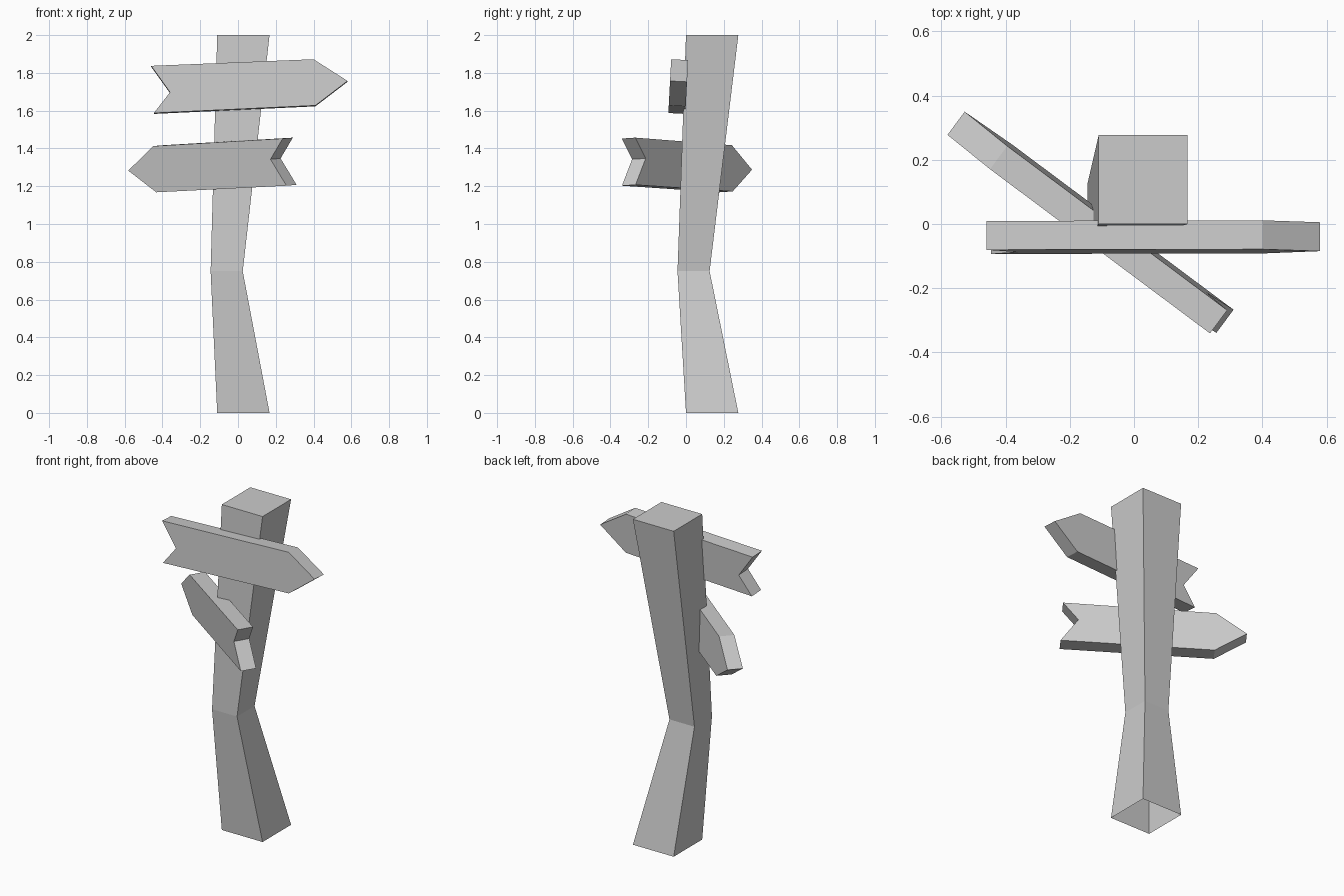
import bpy, bmesh
from math import radians
from mathutils import Matrix

cube = bpy.data.objects.get("Cube")
if cube:
    bpy.data.objects.remove(cube, do_unlink=True)

grey = bpy.data.materials.new("plain_grey")
grey.use_nodes = True
colour = (0.6, 0.6, 0.6, 1)
grey.diffuse_color = colour
grey.node_tree.nodes["Principled BSDF"].inputs["Base Color"].default_value = colour


def loft(name, rings, cap_start=True):
    """Join matching rings of points with quads and cap the ends."""
    bm = bmesh.new()
    loops = [[bm.verts.new(p) for p in ring] for ring in rings]
    n = len(loops[0])
    for a, b in zip(loops, loops[1:]):
        for i in range(n):
            j = (i + 1) % n
            bm.faces.new((a[i], a[j], b[j], b[i]))
    bm.faces.new(loops[-1])
    if cap_start:
        bm.faces.new(loops[0][::-1])
    bmesh.ops.recalc_face_normals(bm, faces=bm.faces)
    mesh = bpy.data.meshes.new(name)
    bm.to_mesh(mesh)
    bm.free()
    mesh.materials.append(grey)
    obj = bpy.data.objects.new(name, mesh)
    bpy.context.collection.objects.link(obj)
    return obj


def square(x0, y0, size, z):
    return [(x0, y0, z), (x0 + size, y0, z),
            (x0 + size, y0 + size, z), (x0, y0 + size, z)]


# Crooked post, pinched below the middle and open underneath
loft("post", [square(-0.11, 0, 0.277, 0),
              square(-0.145, -0.045, 0.17, 0.75),
              square(-0.11, 0, 0.277, 2)], cap_start=False)

# Arrow board outline: notched tail to pointed tip
outline = [(-0.52, 0.107), (-0.42, -0.033), (-0.505, -0.143),
           (0.35, -0.103), (0.52, 0.027), (0.34, 0.142)]
half_thick = 0.045
tilt = Matrix.Rotation(radians(-3), 4, "X")


def arrow_board(name, position, turn):
    board = loft(name, [[(x, y, z) for x, z in outline]
                        for y in (-half_thick, half_thick)])
    board.data.transform(Matrix.Translation(position) @ turn @ tilt)


# Upper board points left, lower board is the same one flipped and swung round
arrow_board("upper_arrow_board", (0.06, -0.041, 1.728), Matrix.Identity(4))
arrow_board("lower_arrow_board", (-0.1375, 0.0025, 1.312),
            Matrix.Rotation(radians(-36.6), 4, "Z") @ Matrix.Rotation(radians(180), 4, "Y"))
